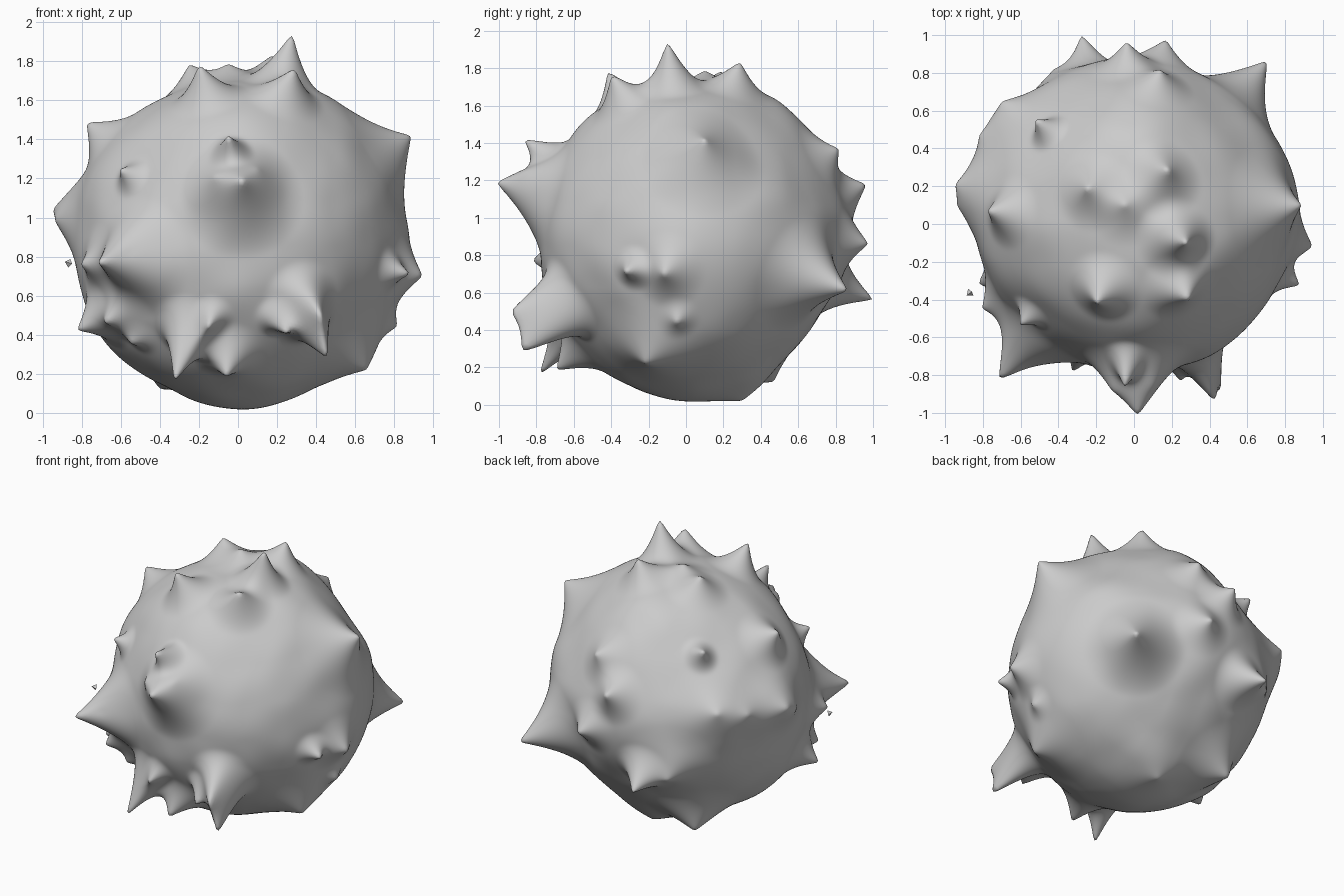
import bpy, bmesh
from mathutils import Vector, noise

CENTRE = Vector((0.0, 0.02, 0.86))
R = 0.81

# Points the gently swollen body passes through
BODY = [(0.85, 0.05, 1.05), (0.0, 0.88, 1.0), (0.0, 0.05, 1.72),
        (0.48, -0.05, 1.61), (0.0, -0.78, 0.95), (0.57, -0.57, 0.95),
        (0.67, 0.55, 1.0), (-0.79, 0.0, 1.2), (-0.73, -0.1, 0.45),
        (0.0, 0.69, 0.44), (0.0, 0.50, 1.62), (0.0, -0.52, 1.54),
        (0.42, -0.1, 0.15), (-0.05, -0.35, 0.13), (0.79, 0.05, 0.50),
        (0.05, 0.1, 0.03), (-0.45, 0.0, 1.58), (-0.66, 0.58, 0.95)]
# Tip positions, grouped by how wide the root of each spike is
THIN = [(-0.05, -0.88, 1.43), (0.25, -0.85, 0.40), (-0.15, -0.80, 0.44),
        (-0.61, -0.54, 1.25), (0.82, -0.05, 0.44), (0.89, -0.33, 0.71),
        (-0.55, -0.47, 0.35), (-0.53, 0.56, 1.47)]
MEDIUM = [(0.28, -0.10, 1.95), (0.29, -0.40, 1.77), (-0.20, -0.42, 1.79),
          (-0.25, 0.19, 1.79), (0.18, 0.29, 1.84), (-0.78, 0.07, 1.49),
          (0.95, -0.12, 0.70), (-0.83, -0.32, 0.42), (-0.69, -0.52, 0.46),
          (-0.06, -0.70, 0.18), (-0.28, 1.01, 0.56), (0.14, 0.82, 1.37),
          (0.17, 0.98, 0.86), (-0.04, 0.97, 1.18), (-0.05, 0.1, 1.79),
          (-0.12, -0.88, 1.21), (0.10, -0.86, 1.25), (-0.56, -0.75, 0.82),
          (-0.81, -0.45, 0.76), (-0.94, 0.10, 0.99)]
BROAD = [(0.02, -1.02, 1.19), (0.89, 0.10, 1.42), (-0.95, 0.21, 1.04),
         (-0.72, -0.83, 0.77), (0.66, -0.22, 0.22), (0.71, 0.87, 0.61),
         (-0.43, 0.82, 0.62), (-0.40, 0.47, 0.12), (-0.70, 0.65, 1.10),
         (-0.82, 0.47, 1.06), (0.05, 0.30, 0.02)]
# Drooping spikes: tip, root
LEANING = [((0.43, -0.95, 0.50), (0.36, -0.75, 0.56)),
           ((0.46, -0.89, 0.27), (0.40, -0.70, 0.46)),
           ((-0.33, -0.79, 0.15), (-0.29, -0.72, 0.36))]


def spike(tip, width, root=None):
    tip = Vector(tip) - CENTRE
    root = (Vector(root) - CENTRE if root else tip).normalized()
    return [root, width, tip, Vector()]


swells = [spike(t, 0.85) for t in BODY]
spikes = [spike(t, 0.15) for t in THIN] + [spike(t, 0.25) for t in MEDIUM]
spikes += [spike(t, 0.40) for t in BROAD]
spikes += [spike(t, 0.25, r) for t, r in LEANING]


def pulled(n):
    """Point on the skin in direction n after every swell and spike."""
    p = n * (R + 0.012 * noise.noise(n * 3.5))
    for root, width, tip, pull in swells:
        t = (n - root).length / width
        if t < 1:
            p += pull * (1 - t * t) ** 3
    for root, width, tip, pull in spikes:
        t = (n - root).length / width
        if t < 1:
            p += pull * (1 - t) ** 2
    return p


# Tune the pulls so the body, then the spikes, reach their points
for group in (swells, spikes):
    for _ in range(25):
        for s in group:
            s[3] += (s[2] - pulled(s[0])) * 0.8

# Spiky ball
bm = bmesh.new()
bmesh.ops.create_icosphere(bm, subdivisions=7, radius=1)
for v in bm.verts:
    v.co = pulled(v.co.normalized()) + CENTRE
bmesh.ops.smooth_vert(bm, verts=bm.verts, factor=0.5,
                      use_axis_x=True, use_axis_y=True, use_axis_z=True)
for f in bm.faces:
    f.smooth = True
me = bpy.data.meshes.new("spiky_ball")
bm.to_mesh(me)
bm.free()
ball = bpy.data.objects.new("spiky_ball", me)
bpy.context.collection.objects.link(ball)

# Small loose chip off the left side
bpy.ops.mesh.primitive_cone_add(vertices=4, radius1=0.022, depth=0.03,
                                location=(-0.875, -0.37, 0.77),
                                rotation=(0.3, -1.3, 0.4))
bpy.context.object.name = "loose_chip"
